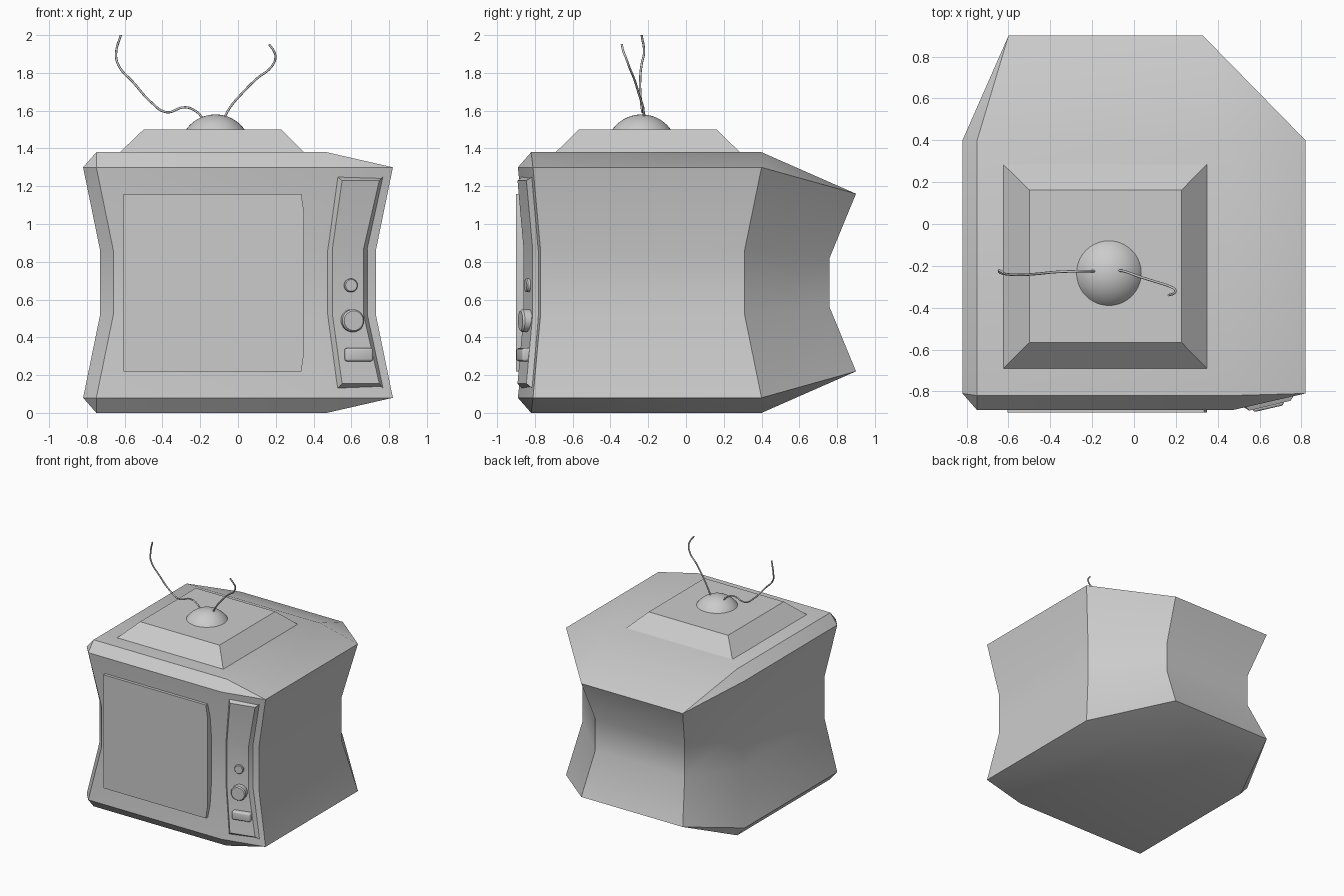
import bpy, bmesh
from math import cos, sin, pi, radians
from mathutils import Vector, Matrix

if "Cube" in bpy.data.objects:
    bpy.data.objects.remove(bpy.data.objects["Cube"])


def finish(name, bm, angle=30):
    bmesh.ops.recalc_face_normals(bm, faces=bm.faces)
    me = bpy.data.meshes.new(name)
    bm.to_mesh(me)
    bm.free()
    ob = bpy.data.objects.new(name, me)
    bpy.context.collection.objects.link(ob)
    bpy.ops.object.select_all(action='DESELECT')
    ob.select_set(True)
    bpy.context.view_layer.objects.active = ob
    bpy.ops.object.shade_smooth_by_angle(angle=radians(angle))
    return ob


def loft(bm, rings, caps=True):
    """Join equal-length closed rings of points; returns the vertex rings."""
    vs = [[bm.verts.new(p) for p in r] for r in rings]
    n = len(vs[0])
    for a, b in zip(vs, vs[1:]):
        for i in range(n):
            j = (i + 1) % n
            bm.faces.new((a[i], a[j], b[j], b[i]))
    if caps:
        bm.faces.new(vs[0])
        bm.faces.new(vs[-1])
    return vs


def lathe(name, profile, centre, sides, rot=Matrix()):
    """Turned part: profile of (radius, height) about the local z axis."""
    bm = bmesh.new()
    loft(bm, [[rot @ Vector((r * cos(2 * pi * k / sides), r * sin(2 * pi * k / sides), h)) + Vector(centre)
               for k in range(sides)] for r, h in profile])
    return finish(name, bm, 35)


# Cabinet: pinched eight-sided shell, mirrored about mid height
H = 1.38
rim = [(-.75, -.89), (.47, -.89), (.82, -.81), (.82, .4), (.33, .9), (-.6, .9), (-.82, .4), (-.82, -.81)]
waist = [(-.66, -.845), (.44, -.845), (.73, -.77), (.73, .31), (.30, .76), (-.52, .76), (-.73, .31), (-.73, -.77)]
back = (4, 5)
low = [(x, y, .22 if i in back else .08) for i, (x, y) in enumerate(rim)]
mid = [(x, y, .56 if i in back else .52) for i, (x, y) in enumerate(waist)]
flip = lambda ring: [(x, y, H - z) for x, y, z in ring]
bm = bmesh.new()
shell = loft(bm, [low, mid, flip(mid), flip(low)], caps=False)
for r, z in ((shell[0], 0), (shell[-1], H)):
    c = [bm.verts.new((x, y, z)) for x, y in ((-.75, -.82), (.47, -.82), (.47, .4), (-.75, .4))]
    bm.faces.new(c)
    for f in ((r[0], r[1], c[1], c[0]), (r[1], r[2], c[1]), (r[2], r[3], c[2], c[1]), (r[3], r[4], c[2]),
              (r[4], r[5], c[3], c[2]), (r[5], r[6], c[3]), (r[6], r[7], c[0], c[3]), (r[7], r[0], c[0])):
        bm.faces.new(f)
finish("cabinet", bm)

# Screen: flat slab standing proud of the pinched front
outline = [(-.605, .22), (.335, .22), (.35, .32), (.35, 1.06), (.335, 1.16), (-.605, 1.16)]
bm = bmesh.new()
loft(bm, [[(x, y, z) for x, z in outline] for y in (-.80, -.90)])
finish("screen", bm)

# Control panel: bevelled strip following the pinch
bm = bmesh.new()
rings = []
for zo, zi, (xl, yl), (xr, yr) in ((1.25, 1.23, (.526, -.868), (.768, -.815)),
                                   (.87, .87, (.475, -.836), (.685, -.782)),
                                   (.52, .52, (.475, -.836), (.685, -.782)),
                                   (.13, .155, (.526, -.868), (.768, -.815))):
    rings.append([(xl, yl + .02, zo), (xl, yl, zo), (xl + .025, yl - .024, zi),
                  (xr - .02, yr - .03, zi), (xr, yr, zo), (xr, yr + .02, zo)])
loft(bm, rings)
finish("control_panel", bm, 20)

# Knobs and button, turned to face out of the slanted panel
face = Matrix.Rotation(radians(14), 4, 'Z') @ Matrix.Rotation(radians(90), 4, 'X')
lathe("small_knob", [(.036, -.03), (.036, .015), (.031, .021)], (.595, -.83, .675), 24, face)
lathe("large_knob", [(.06, -.03), (.06, .03), (.052, .04)], (.603, -.838, .488), 24, face)
bm = bmesh.new()
bmesh.ops.create_cube(bm, size=1, matrix=Matrix.Diagonal((.15, .078, .07, 1)))
bmesh.ops.bevel(bm, geom=bm.edges[:], offset=.012, segments=3, profile=.5, affect='EDGES')
bmesh.ops.transform(bm, verts=bm.verts, matrix=Matrix.Translation((.635, -.845, .308)) @ Matrix.Rotation(radians(13), 4, 'Z'))
finish("button", bm, 40)

# Antenna plinth and dome
bm = bmesh.new()
loft(bm, [[(x0, y0, z), (x1, y0, z), (x1, y1, z), (x0, y1, z)] for x0, x1, y0, y1, z in
          ((-.625, .348, -.69, .285, 1.36), (-.625, .348, -.69, .285, 1.38), (-.5, .228, -.567, .163, 1.5))])
finish("plinth", bm)
R = .19
lathe("antenna_dome", [(R * sin(a), R * cos(a)) for a in (radians(56 - 5.5 * k) for k in range(11))],
      (-.12, -.235, 1.39), 40)

# Bent wire antennas
for name, pts in (
        ("left_antenna", [(-.18, -.226, 1.55), (-.22, -.225, 1.595), (-.28, -.226, 1.618), (-.38, -.23, 1.592),
                          (-.46, -.238, 1.645), (-.55, -.243, 1.745), (-.635, -.235, 1.845),
                          (-.645, -.222, 1.91), (-.62, -.235, 2.0)]),
        ("right_antenna", [(-.08, -.22, 1.55), (-.04, -.228, 1.62), (.02, -.25, 1.69), (.1, -.275, 1.77),
                           (.175, -.30, 1.83), (.198, -.318, 1.88), (.19, -.332, 1.915), (.165, -.34, 1.95)])):
    cu = bpy.data.curves.new(name, 'CURVE')
    cu.dimensions = '3D'
    cu.bevel_depth = .006
    cu.bevel_resolution = 2
    cu.use_fill_caps = True
    cu.resolution_u = 6
    sp = cu.splines.new('BEZIER')
    sp.bezier_points.add(len(pts) - 1)
    for b, p in zip(sp.bezier_points, pts):
        b.co = p
        b.handle_left_type = b.handle_right_type = 'AUTO'
    bpy.context.collection.objects.link(bpy.data.objects.new(name, cu))
